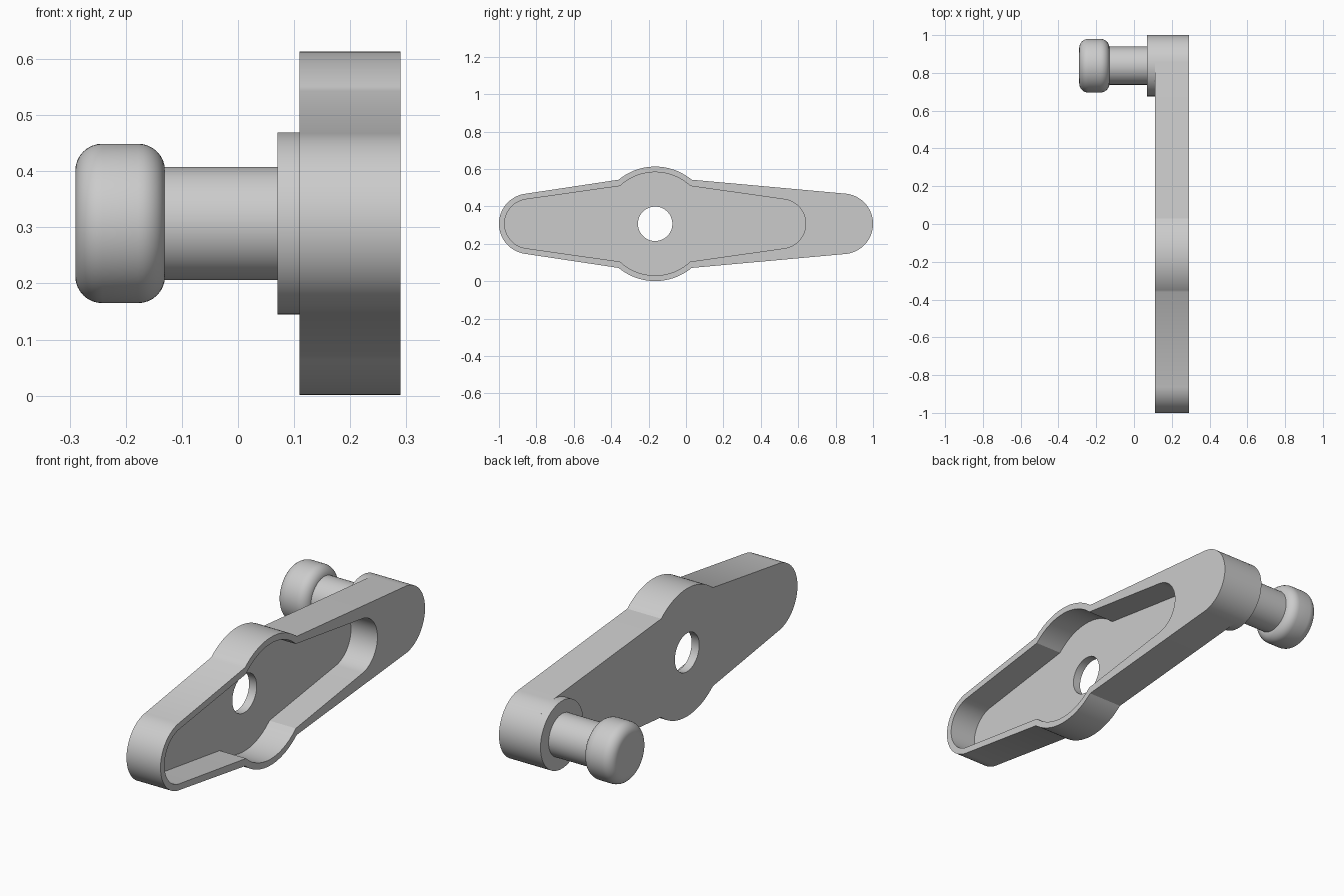
import bpy, bmesh, math
from mathutils import Matrix, Vector

cube = bpy.data.objects.get("Cube")
if cube:
    bpy.data.objects.remove(cube, do_unlink=True)

AXIS_Z = 0.307              # height of every axis
HUB_Y, PIN_Y = -0.165, 0.838
BACK, FLOOR, FACE = 0.11, 0.15, 0.29   # plate layers along x

metal = bpy.data.materials.new("plain grey")
metal.use_nodes = True
grey = (0.6, 0.6, 0.6, 1)
metal.diffuse_color = grey
metal.node_tree.nodes["Principled BSDF"].inputs["Base Color"].default_value = grey


def finish(name, bm):
    bmesh.ops.recalc_face_normals(bm, faces=bm.faces)
    mesh = bpy.data.meshes.new(name)
    bm.to_mesh(mesh)
    bm.free()
    mesh.materials.append(metal)
    obj = bpy.data.objects.new(name, mesh)
    bpy.context.collection.objects.link(obj)
    return obj


def activate(obj):
    bpy.ops.object.select_all(action='DESELECT')
    obj.select_set(True)
    bpy.context.view_layer.objects.active = obj


def smooth(obj):
    activate(obj)
    bpy.ops.object.shade_smooth_by_angle(angle=math.radians(30))


def arc(cy, r, start, end, n):
    return [(cy + r * math.cos(start + (end - start) * i / n),
             r * math.sin(start + (end - start) * i / n)) for i in range(n + 1)]


def arm_outline(hub_r, corner, end_r, right_y, left_y):
    """Round hub with two tapered, round-ended arms, as (y, z) points."""
    a = math.acos(corner / hub_r)
    height = hub_r * math.sin(a)

    def tangent(cy):
        # angle from the arm direction to the tangent point on the end circle
        reach = abs(cy - HUB_Y) - corner
        return math.pi - math.atan2(height, reach) - math.acos(end_r / math.hypot(reach, height))

    right, left = tangent(right_y), tangent(left_y)
    return (arc(right_y, end_r, -right, right, 40)
            + arc(HUB_Y, hub_r, a, math.pi - a, 32)
            + arc(left_y, end_r, math.pi - left, math.pi + left, 40)
            + arc(HUB_Y, hub_r, math.pi + a, 2 * math.pi - a, 32))


def prism(name, outline, x0, x1):
    bm = bmesh.new()
    face = bm.faces.new([bm.verts.new((x0, y, z + AXIS_Z)) for y, z in outline])
    out = bmesh.ops.extrude_face_region(bm, geom=[face])["geom"]
    verts = [v for v in out if isinstance(v, bmesh.types.BMVert)]
    bmesh.ops.translate(bm, verts=verts, vec=(x1 - x0, 0, 0))
    return finish(name, bm)


def cylinder(name, y, r, x0, x1):
    bm = bmesh.new()
    place = Matrix.Translation(((x0 + x1) / 2, y, AXIS_Z)) @ Matrix.Rotation(math.pi / 2, 4, 'Y')
    bmesh.ops.create_cone(bm, cap_ends=True, segments=80, radius1=r, radius2=r,
                          depth=x1 - x0, matrix=place)
    return finish(name, bm)


def cut(obj, cutter):
    cutter.hide_render = True
    activate(obj)
    mod = obj.modifiers.new("cut", 'BOOLEAN')
    mod.operation, mod.solver, mod.object = 'DIFFERENCE', 'EXACT', cutter
    bpy.ops.object.modifier_apply(modifier=mod.name)
    bpy.data.objects.remove(cutter, do_unlink=True)


# Arm plate with a recess open on one side and a through hole in the hub
plate = prism("arm_plate", arm_outline(0.306, 0.195, 0.162, PIN_Y, -PIN_Y), BACK, FACE)
cut(plate, prism("recess_cutter",
                 arm_outline(0.276, 0.188, 0.132, 2 * HUB_Y + PIN_Y, -PIN_Y), FLOOR, FACE + 0.1))
cut(plate, cylinder("hole_cutter", HUB_Y, 0.092, 0, 0.4))
smooth(plate)

# Round boss and pin shaft at the far end
smooth(cylinder("pin_boss", PIN_Y, 0.162, 0.07, BACK))
smooth(cylinder("pin_shaft", PIN_Y, 0.101, -0.14, 0.08))

# Knob: a revolved profile with rounded rims
x0, x1, r, rim = -0.29, -0.13, 0.142, 0.048
profile = [(x0, 0)]
for cx, start in ((x0 + rim, math.pi), (x1 - rim, math.pi / 2)):
    for i in range(9):
        t = start - math.pi / 2 * i / 8
        profile.append((cx + rim * math.cos(t), r - rim + rim * math.sin(t)))
profile.append((x1, 0))
bm = bmesh.new()
verts = [bm.verts.new((x, PIN_Y, AXIS_Z + h)) for x, h in profile]
edges = [bm.edges.new(pair) for pair in zip(verts, verts[1:])]
bmesh.ops.spin(bm, geom=verts + edges, cent=(0, PIN_Y, AXIS_Z), axis=(1, 0, 0),
               angle=2 * math.pi, steps=64)
bmesh.ops.remove_doubles(bm, verts=bm.verts, dist=0.0001)
smooth(finish("pin_knob", bm))
